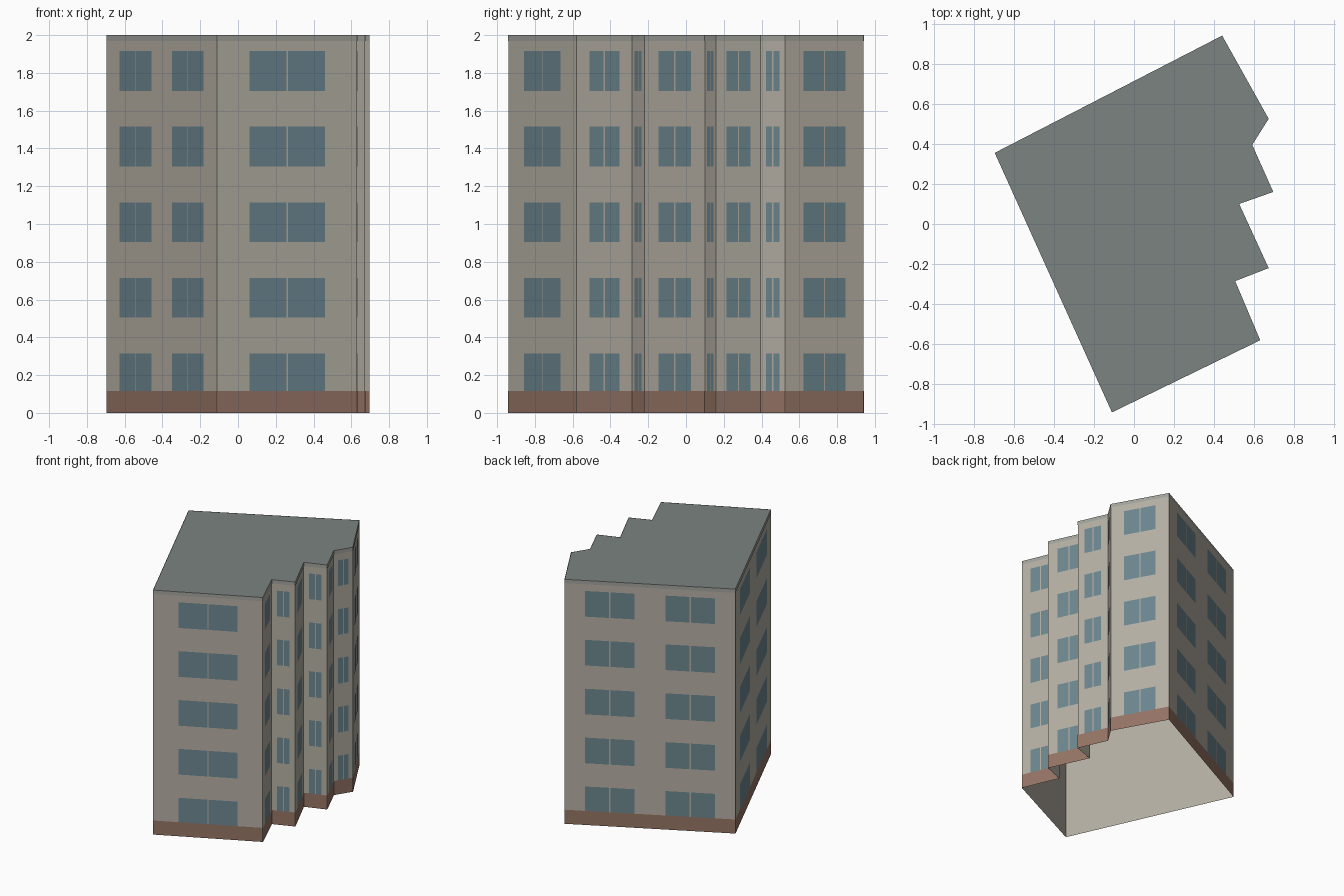
import bpy
from mathutils import Vector

if "Cube" in bpy.data.objects:
    bpy.data.objects.remove(bpy.data.objects["Cube"])

# Stepped footprint, counter-clockwise seen from above
PLAN = [Vector(p) for p in [
    (-0.11, -0.94), (0.63, -0.58), (0.505, -0.285), (0.672, -0.22), (0.525, 0.10),
    (0.695, 0.16), (0.59, 0.395), (0.672, 0.525), (0.44, 0.94), (-0.695, 0.355)]]
HEIGHT = 2.0
N = len(PLAN)


def material(name, rgb):
    m = bpy.data.materials.new(name)
    m.diffuse_color = (*rgb, 1)
    m.use_nodes = True
    m.node_tree.nodes["Principled BSDF"].inputs["Base Color"].default_value = m.diffuse_color
    return m


def make(name, verts, faces, mat):
    me = bpy.data.meshes.new(name)
    me.from_pydata(verts, [], faces)
    me.materials.append(mat)
    ob = bpy.data.objects.new(name, me)
    bpy.context.collection.objects.link(ob)
    return ob


def ring(z0, z1):
    """Vertical strip all round the plan, open above and below."""
    verts = [(p.x, p.y, z) for z in (z0, z1) for p in PLAN]
    faces = [(i, (i + 1) % N, N + (i + 1) % N, N + i) for i in range(N)]
    return verts, faces


def panels(name, rects, mat, offset):
    """Flat rectangles on the walls: (wall index, start, end, z0, z1)."""
    verts, faces = [], []
    for i, s, e, z0, z1 in rects:
        a, b = PLAN[i], PLAN[(i + 1) % N]
        d = (b - a).normalized()
        out = Vector((d.y, -d.x)) * offset
        p, q = a + d * s + out, a + d * e + out
        k = len(verts)
        verts += [(p.x, p.y, z0), (q.x, q.y, z0), (q.x, q.y, z1), (p.x, p.y, z1)]
        faces.append((k, k + 1, k + 2, k + 3))
    return make(name, verts, faces, mat)


wall_mat = material("wall", (0.46, 0.43, 0.37))
base_mat = material("base", (0.30, 0.175, 0.13))
glass_mat = material("glass", (0.15, 0.24, 0.275))
roof_mat = material("roof", (0.20, 0.23, 0.22))
trim_mat = material("trim", (0.36, 0.36, 0.33))

lengths = [(PLAN[(i + 1) % N] - PLAN[i]).length for i in range(N)]

# Outer walls, hollow and open underneath
make("walls", *ring(0, HEIGHT), wall_mat)

# Flat roof
make("roof", [(p.x, p.y, HEIGHT) for p in PLAN], [tuple(range(N))], roof_mat)

# Plinth and roof-edge strips lying on the walls
panels("plinth", [(i, 0, lengths[i], 0, 0.115) for i in range(N)], base_mat, 0.002)
panels("roof_edge", [(i, 0, lengths[i], 1.97, HEIGHT) for i in range(N)], trim_mat, 0.002)

# Two-pane windows: one bay on short walls, two bays on the long ones
GAP = 0.008
rects = []
for i, L in enumerate(lengths):
    bays = [(0.12, 0.408), (0.592, 0.88)] if L > 1 else [(0.23, 0.77)]
    for f0, f1 in bays:
        s, e = f0 * L, f1 * L
        mid = (s + e) / 2
        for floor in range(5):
            z = 0.105 + 0.4 * floor
            rects.append((i, s, mid - GAP / 2, z, z + 0.21))
            rects.append((i, mid + GAP / 2, e, z, z + 0.21))
panels("windows", rects, glass_mat, 0.0015)
